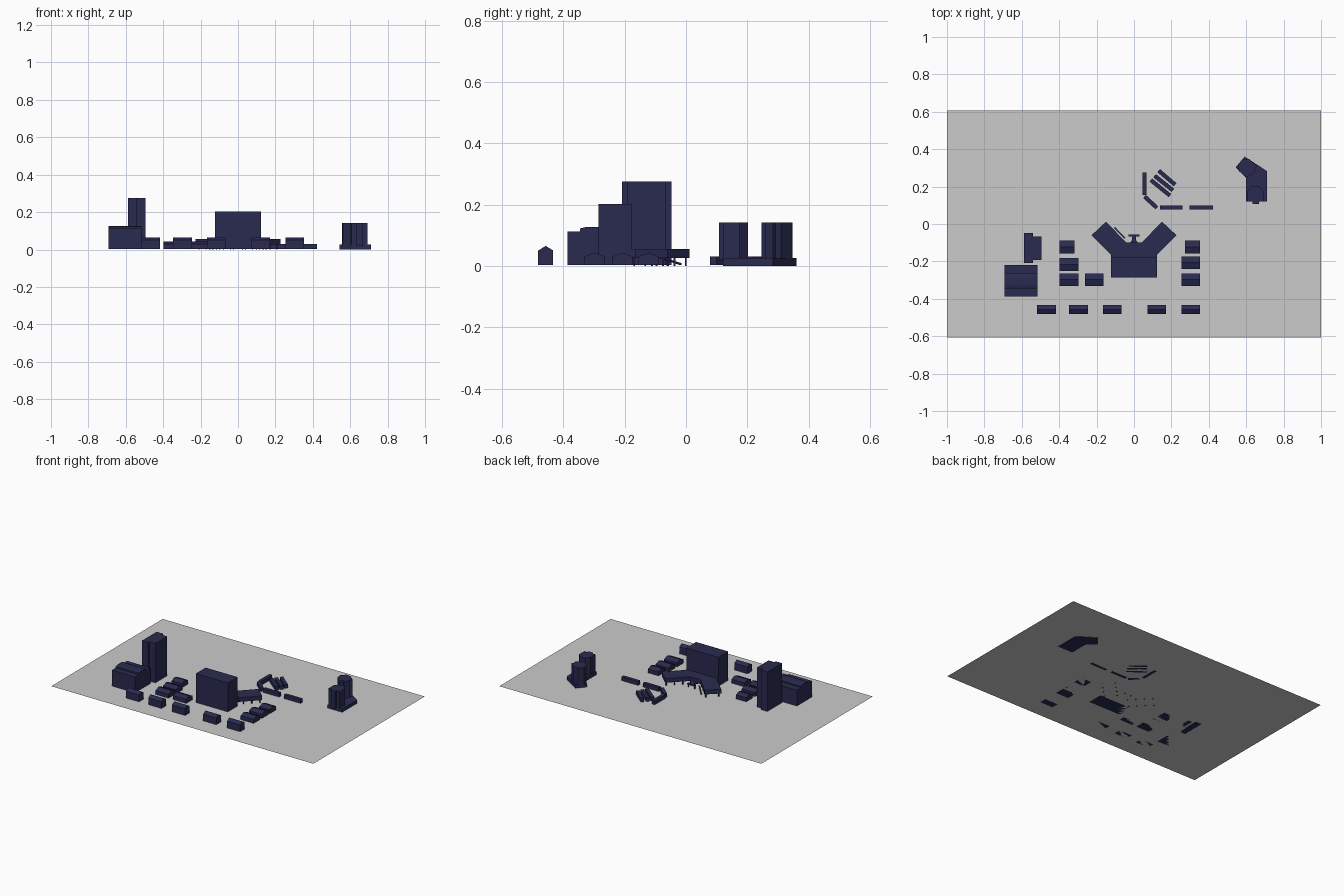
import bpy, bmesh, math
from mathutils import Matrix, Vector

if "Cube" in bpy.data.objects:
    bpy.data.objects.remove(bpy.data.objects["Cube"])

navy = bpy.data.materials.new("navy")
navy.diffuse_color = (0.022, 0.024, 0.08, 1)
navy.use_nodes = True
navy.node_tree.nodes["Principled BSDF"].inputs["Base Color"].default_value = navy.diffuse_color
G = 0.003  # ground level


def finish(name, bm, mat=navy):
    bmesh.ops.recalc_face_normals(bm, faces=bm.faces)
    me = bpy.data.meshes.new(name)
    bm.to_mesh(me)
    bm.free()
    ob = bpy.data.objects.new(name, me)
    if mat:
        me.materials.append(mat)
    bpy.context.collection.objects.link(ob)
    return ob


def prism(name, pts, z0, z1):
    """Extrude a plan outline upwards."""
    bm = bmesh.new()
    f = bm.faces.new([bm.verts.new((x, y, z0)) for x, y in pts])
    r = bmesh.ops.extrude_face_region(bm, geom=[f])
    vs = [v for v in r["geom"] if isinstance(v, bmesh.types.BMVert)]
    bmesh.ops.translate(bm, verts=vs, vec=(0, 0, z1 - z0))
    return finish(name, bm)


def block(name, x0, x1, y0, y1, z0, z1):
    return prism(name, [(x0, y0), (x1, y0), (x1, y1), (x0, y1)], z0, z1)


def profile_x(name, x0, x1, pts):
    """Extrude a (y, z) profile along x."""
    bm = bmesh.new()
    f = bm.faces.new([bm.verts.new((x0, y, z)) for y, z in pts])
    r = bmesh.ops.extrude_face_region(bm, geom=[f])
    vs = [v for v in r["geom"] if isinstance(v, bmesh.types.BMVert)]
    bmesh.ops.translate(bm, verts=vs, vec=(x1 - x0, 0, 0))
    return finish(name, bm)


def house(name, x0, x1, y0, y1, eave, ridge):
    profile_x(name, x0, x1, [(y0, G), (y1, G), (y1, eave), ((y0 + y1) / 2, ridge), (y0, eave)])


def bar(name, a, b, w, z0, z1):
    """Straight slab between two plan points."""
    a, b = Vector(a), Vector(b)
    d = (b - a).normalized()
    n = Vector((-d.y, d.x)) * w / 2
    return prism(name, [a - n, b - n, b + n, a + n], z0, z1)


# ground sheet
bm = bmesh.new()
bmesh.ops.create_grid(bm, x_segments=1, y_segments=1, size=1,
                      matrix=Matrix.Translation((0, 0, G)) @ Matrix.Diagonal((1, 0.607, 1, 1)))
finish("ground", bm, None)

# central hall with raised V-shaped wings
block("central_hall", -0.122, 0.122, -0.285, -0.178, G, 0.202)
half = [(0.122, -0.165), (0.227, -0.06), (0.15, 0.012), (0.04, -0.1)]
prism("wings", [(-0.122, -0.178), (0.122, -0.178)] + half + [(-x, y) for x, y in half[::-1]],
      0.026, 0.055)
for s in (-1, 1):
    for i, t in enumerate((0.0, 0.037, 0.074, 0.11)):
        for off in (0.004, 0.062):
            x, y = 0.147 - t + off, 0.003 - t - off
            block("wing_column", s * x - 0.003, s * x + 0.003, y - 0.003, y + 0.003, 0, 0.027)

# entrance canopy and side ramp
prism("entrance_canopy", [(-0.02, -0.1), (0.02, -0.1), (0.01, -0.085), (0.01, -0.068), (0.03, -0.068),
                          (0.03, -0.055), (-0.03, -0.055), (-0.03, -0.068), (-0.01, -0.068),
                          (-0.01, -0.085)], 0.022, 0.03)
for s in (-1, 1):
    block("canopy_post", s * 0.024 - 0.003, s * 0.024 + 0.003, -0.064, -0.058, 0, 0.023)
ramp = bar("side_ramp", (-0.105, -0.018), (-0.048, -0.077), 0.008, 0.022, 0.028)
for v in ramp.data.vertices:
    if v.co.x < -0.08:
        v.co.z -= 0.019

# left tower, two joined slabs
block("tower_main_slab", -0.587, -0.54, -0.208, -0.048, G, 0.275)
block("tower_side_slab", -0.54, -0.495, -0.193, -0.066, G, 0.275)

# large building with raised roof strip
block("large_building", -0.692, -0.515, -0.387, -0.22, G, 0.112)
profile_x("large_building_roof", -0.692, -0.515,
          [(-0.345, 0.1), (-0.265, 0.1), (-0.265, 0.122), (-0.285, 0.127), (-0.325, 0.127), (-0.345, 0.122)])

# front row of gabled houses
for x in (-0.468, -0.297, -0.116, 0.122, 0.304):
    house("front_house", x - 0.05, x + 0.05, -0.482, -0.433, 0.05, 0.065)

# low houses either side of the hall
for x0, x1, y in ((-0.397, -0.297, -0.298), (-0.397, -0.297, -0.217), (-0.397, -0.318, -0.123),
                  (-0.263, -0.163, -0.298), (0.253, 0.352, -0.298), (0.253, 0.352, -0.207),
                  (0.272, 0.352, -0.123)):
    house("low_house", x0, x1, y - 0.034, y + 0.034, 0.03, 0.043)

# low long sheds
for a, b in (((0.057, 0.275), (0.057, 0.155)), ((0.056, 0.147), (0.122, 0.087)),
             ((0.138, 0.089), (0.258, 0.089)), ((0.296, 0.089), (0.423, 0.089)),
             ((0.132, 0.285), (0.22, 0.21)), ((0.11, 0.258), (0.208, 0.18)),
             ((0.09, 0.235), (0.192, 0.152))):
    bar("long_shed", a, b, 0.022, G, 0.03)

# twin towers on an angled base
prism("twin_tower_base", [(0.543, 0.302), (0.592, 0.36), (0.711, 0.283), (0.711, 0.12), (0.6, 0.12),
                          (0.6, 0.245)], 0, 0.026)
right = [(0.017, -0.05), (0.017, -0.037), (0.042, -0.037), (0.042, 0.018), (0.02, 0.045)]
plan = right + [(-x, y) for x, y in right[::-1]]
for cx, cy, ang in ((0.65, 0.157, 0), (0.602, 0.303, math.radians(49))):
    c, s = math.cos(ang), math.sin(ang)
    prism("twin_tower", [(cx + x * c - y * s, cy + x * s + y * c) for x, y in plan], 0.02, 0.141)
